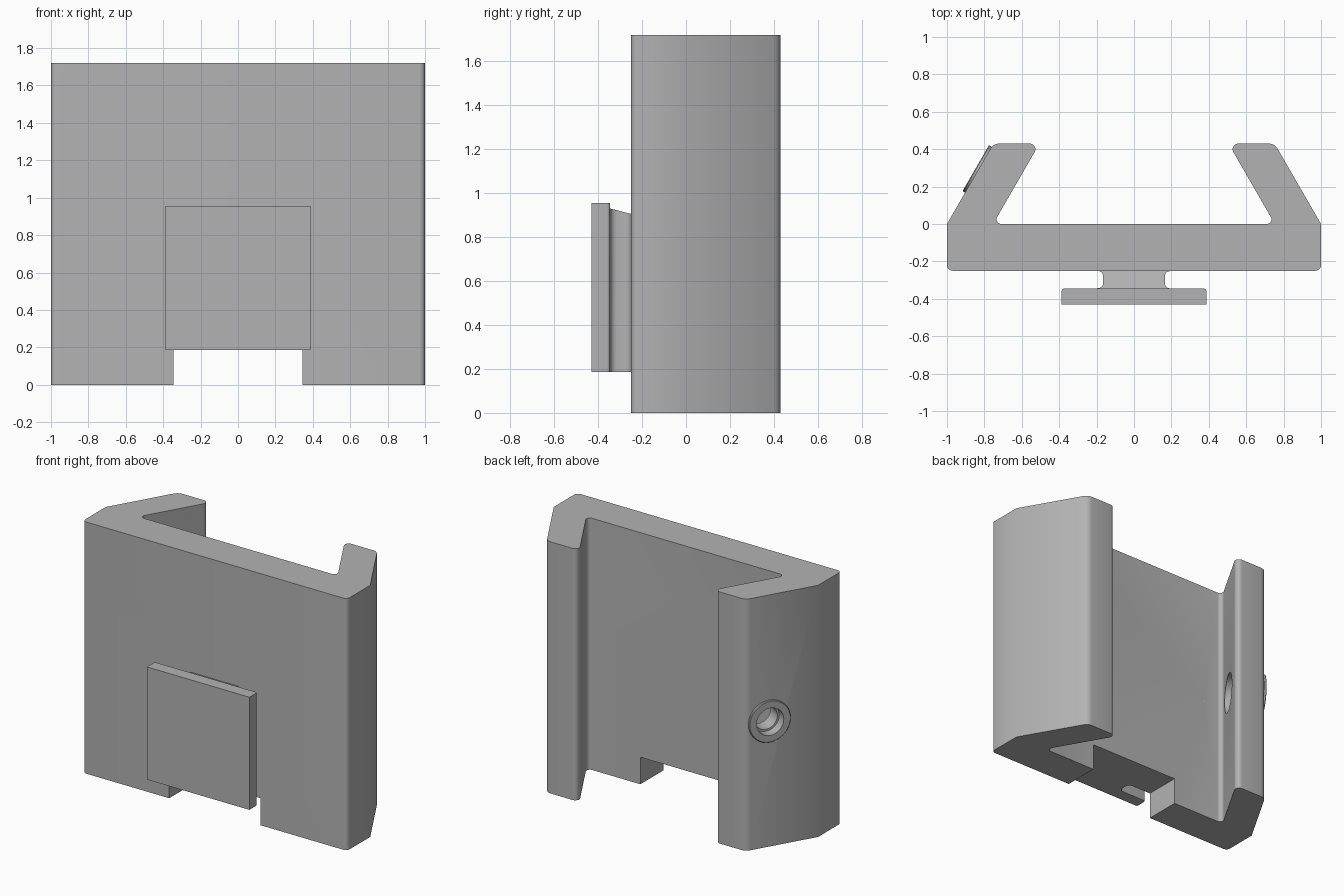
import bpy, bmesh, math
from mathutils import Vector, Matrix

if "Cube" in bpy.data.objects:
    bpy.data.objects.remove(bpy.data.objects["Cube"])

HEIGHT = 1.72
grey = bpy.data.materials.new("plain grey")
grey.diffuse_color = (0.45, 0.45, 0.45, 1)
grey.use_nodes = True
grey.node_tree.nodes["Principled BSDF"].inputs["Base Color"].default_value = grey.diffuse_color


def finish(bm, name):
    bmesh.ops.recalc_face_normals(bm, faces=bm.faces)
    mesh = bpy.data.meshes.new(name)
    bm.to_mesh(mesh)
    bm.free()
    mesh.materials.append(grey)
    obj = bpy.data.objects.new(name, mesh)
    bpy.context.collection.objects.link(obj)
    return obj


def smooth(obj):
    bpy.ops.object.select_all(action='DESELECT')
    obj.select_set(True)
    bpy.context.view_layer.objects.active = obj
    bpy.ops.object.shade_smooth_by_angle(angle=math.radians(30))


def rounded(corners, steps=6):
    """Round each (x, y, radius) corner of a closed outline."""
    out = []
    for i, (x, y, r) in enumerate(corners):
        p = Vector((x, y))
        if r == 0:
            out.append(p)
            continue
        a = (Vector(corners[i - 1][:2]) - p).normalized()
        b = (Vector(corners[(i + 1) % len(corners)][:2]) - p).normalized()
        half = a.angle(b) / 2
        c = p + (a + b).normalized() * r / math.sin(half)
        start = p + a * r / math.tan(half) - c
        end = p + b * r / math.tan(half) - c
        turn = math.atan2(start.x * end.y - start.y * end.x, start.dot(end))
        for k in range(steps + 1):
            out.append(c + Matrix.Rotation(turn * k / steps, 2) @ start)
    return out


def mirrored(half):
    return half + [(-x, y, r) for x, y, r in reversed(half)]


def extrude(name, outline, z0, z1):
    bm = bmesh.new()
    face = bm.faces.new([bm.verts.new((p[0], p[1], z0)) for p in outline])
    res = bmesh.ops.extrude_face_region(bm, geom=[face])
    for v in res["geom"]:
        if isinstance(v, bmesh.types.BMVert):
            v.co.z = z1
    return finish(bm, name)


def lathe(name, profile, matrix, closed, n=48):
    """Revolve (radius, height) points about the local z axis."""
    bm = bmesh.new()
    rings = [[bm.verts.new((r * math.cos(2 * math.pi * k / n),
                            r * math.sin(2 * math.pi * k / n), h))
              for k in range(n)] for r, h in profile]
    pairs = list(zip(rings, rings[1:]))
    if closed:
        pairs.append((rings[-1], rings[0]))
    else:
        bm.faces.new(rings[0])
        bm.faces.new(rings[-1])
    for a, b in pairs:
        for k in range(n):
            j = (k + 1) % n
            bm.faces.new((a[k], a[j], b[j], b[k]))
    bm.transform(matrix)
    return finish(bm, name)


def cut(target, cutter):
    mod = target.modifiers.new("cut", 'BOOLEAN')
    mod.operation = 'DIFFERENCE'
    mod.solver = 'EXACT'
    mod.object = cutter
    bpy.context.view_layer.objects.active = target
    bpy.ops.object.modifier_apply(modifier=mod.name)
    bpy.data.objects.remove(cutter, do_unlink=True)


# channel body with two inward-leaning arms
body = extrude("channel_body", rounded(mirrored([
    (1, -0.25, 0.03), (1, 0, 0), (0.752, 0.43, 0.055),
    (0.505, 0.43, 0.03), (0.753, 0, 0.025)])), 0, HEIGHT)

# notch in the lower edge of the back wall
notch = extrude("notch_cutter",
                [(-0.345, -0.4), (0.345, -0.4), (0.345, 0.1), (-0.345, 0.1)],
                -0.1, 0.185)
cut(body, notch)

# stepped screw hole through the left arm, along the arm's outward normal
normal = Vector((-math.cos(math.pi / 6), 0.5, 0))
hole_axis = Matrix.Translation((-0.832, 0.291, 0.86)) @ \
    normal.to_track_quat('Z', 'Y').to_matrix().to_4x4()
bore = lathe("bore_cutter", [(0.135, -0.35), (0.135, -0.15), (0.08, -0.15),
                             (0.08, -0.05), (0.093, -0.05), (0.093, 0.1)],
             hole_axis, False)
cut(body, bore)
smooth(body)

# raised collar around the screw hole
collar = lathe("screw_collar", [(0.093, 0), (0.142, 0), (0.142, 0.012),
                                (0.138, 0.016), (0.093, 0.016)], hole_axis, True)
smooth(collar)

# front slide plate
plate = extrude("slide_plate", rounded(mirrored([
    (0.387, -0.43, 0), (0.387, -0.345, 0.015)])), 0.185, 0.955)
smooth(plate)

# flared neck joining plate and body, with a sloping top
neck = extrude("slide_neck", rounded(mirrored([
    (0.2, -0.345, 0), (0.165, -0.345, 0.03), (0.165, -0.25, 0.03),
    (0.2, -0.25, 0)])), 0.185, 0.93)
for v in neck.data.vertices:
    if v.co.z > 0.5:
        v.co.z = 0.93 - (v.co.y + 0.345) * 0.26
smooth(neck)
